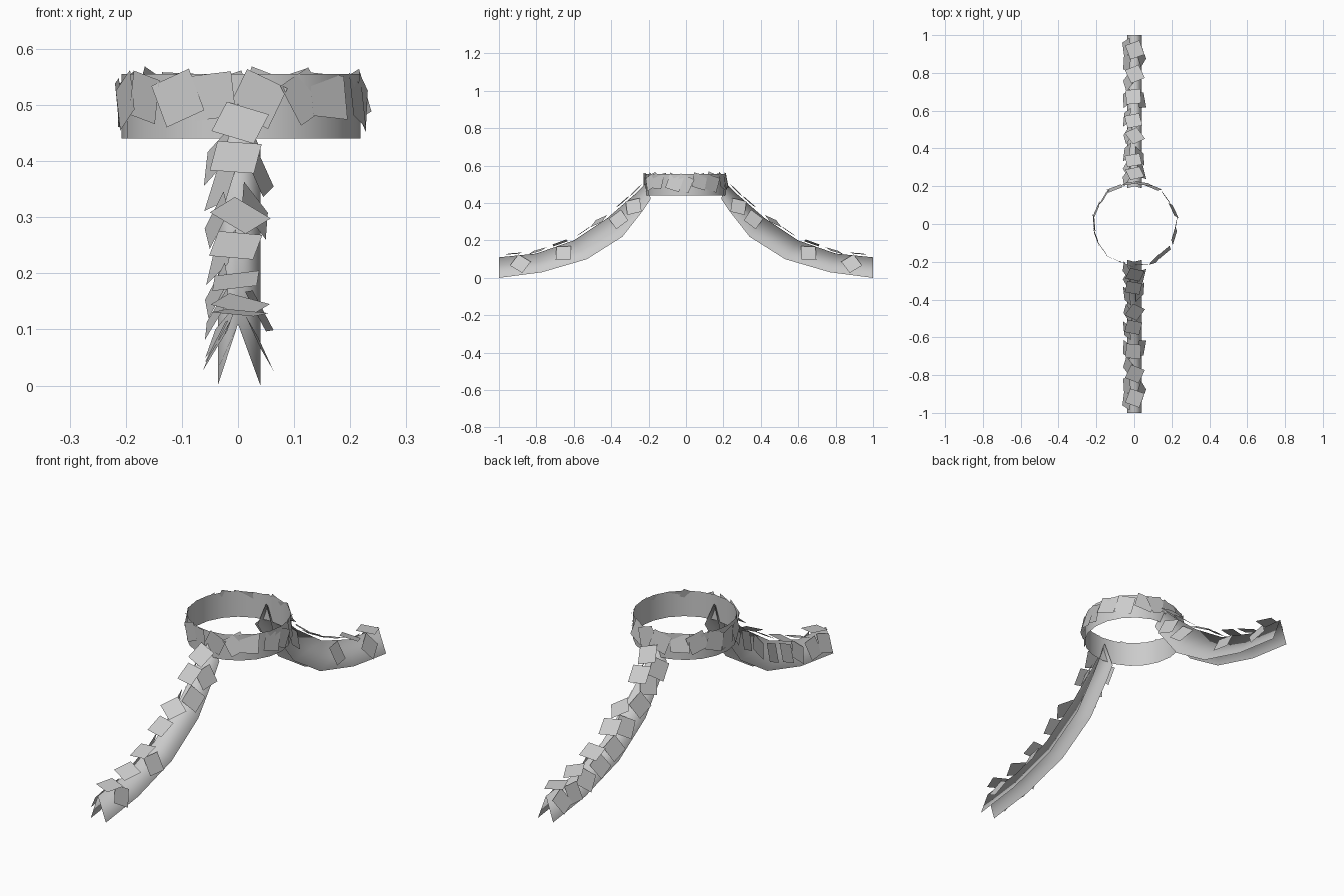
import bpy, math, random
from mathutils import Vector, Matrix

if "Cube" in bpy.data.objects:
    bpy.data.objects.remove(bpy.data.objects["Cube"])

random.seed(4)
CX, R, Z0, Z1 = 0.005, 0.213, 0.44, 0.555

def make(name, verts, faces, smooth=False):
    me = bpy.data.meshes.new(name)
    me.from_pydata([tuple(v) for v in verts], [], faces)
    me.update()
    ob = bpy.data.objects.new(name, me)
    bpy.context.collection.objects.link(ob)
    for p in me.polygons:
        p.use_smooth = smooth
    return ob

def card(verts, faces, c, normal, along, spin, size=0.08):
    # one square leaf card facing along its normal
    n = Vector(normal).normalized()
    u = Vector(along)
    u = (u - n * u.dot(n)).normalized()
    u = Matrix.Rotation(math.radians(spin), 3, n) @ u
    v = n.cross(u)
    b = len(verts)
    h = size / 2
    verts += [Vector(c) + u * i * h + v * j * h for i, j in ((-1, -1), (1, -1), (1, 1), (-1, 1))]
    faces.append((b, b + 1, b + 2, b + 3))

# open ring band
N = 20
verts, faces = [], []
for i in range(N):
    a = math.tau * i / N
    for z in (Z0, Z1):
        verts.append((CX + R * math.cos(a), R * math.sin(a), z))
    j = (i + 1) % N
    faces.append((2 * i, 2 * j, 2 * j + 1, 2 * i + 1))
make("ring_band", verts, faces, True)

# leaf cards around the ring
verts, faces = [], []
K = 18
for i in range(K):
    a = math.tau * (i + random.uniform(-0.2, 0.2)) / K
    out = Vector((math.cos(a), math.sin(a), 0))
    tilt = out + Vector((-out.y, out.x, 0)) * random.uniform(-.2, .2) + Vector((0, 0, random.uniform(-.1, .25)))
    c = Vector((CX, 0, random.uniform(.503, .52))) + out * (R + .004)
    card(verts, faces, c, tilt, (0, 0, 1), random.uniform(-28, 28))
make("ring_leaves", verts, faces)

# sagging arm: ridge and lower edge paths as (y, z)
ridge = [(.20, .52), (.27, .45), (.42, .32), (.60, .20), (.80, .13), (1, .11)]
base = [(.19, .42), (.23, .36), (.34, .22), (.53, .10), (.77, .03), (1, 0)]

def sample(path, y):
    for (y0, z0), (y1, z1) in zip(path, path[1:]):
        if y <= y1:
            break
    return z0 + (z1 - z0) * (y - y0) / (y1 - y0), (z1 - z0) / (y1 - y0)

# leaf cards on the arm: (y, spin) per side
top = [(.26, 20), (.33, 10), (.46, 35), (.54, 12), (.67, 3), (.79, 25), (.92, 20)]
left = [(.28, 10), (.34, 30), (.41, -15), (.50, 20), (.59, -10), (.68, 5), (.77, 25), (.86, -8), (.94, 15)]
right = [(.31, 30), (.39, 5), (.67, 20), (.89, 40)]

for sy, label in ((-1, "front"), (1, "back")):
    verts, faces = [], []
    for (ry, rz), (by, bz) in zip(ridge, base):
        verts += [(-.036, sy * by, bz), (0, sy * ry, rz), (.04, sy * by, bz)]
    for i in range(len(ridge) - 1):
        for k in (0, 1):
            a = 3 * i + k
            f = (a, a + 1, a + 4, a + 3)
            faces.append(f if sy < 0 else f[::-1])
    make(label + "_arm", verts, faces, True)

    verts, faces = [], []
    for side, items in ((0, top), (-1, left), (1, right)):
        for y, spin in items:
            z, s = sample(ridge, y)
            drop = .012 if side == 0 else -.045
            x = side * .034 + (.004 if spin > 15 else -.004)
            up = Vector((0, -s * sy, 1)).normalized()
            n = up + Vector((side * 1.7 + (spin - 15) * .012, 0, 0))
            c = Vector((x, sy * y, z)) + up * drop
            card(verts, faces, c, n, (0, sy, s), spin * sy)
    make(label + "_arm_leaves", verts, faces)
